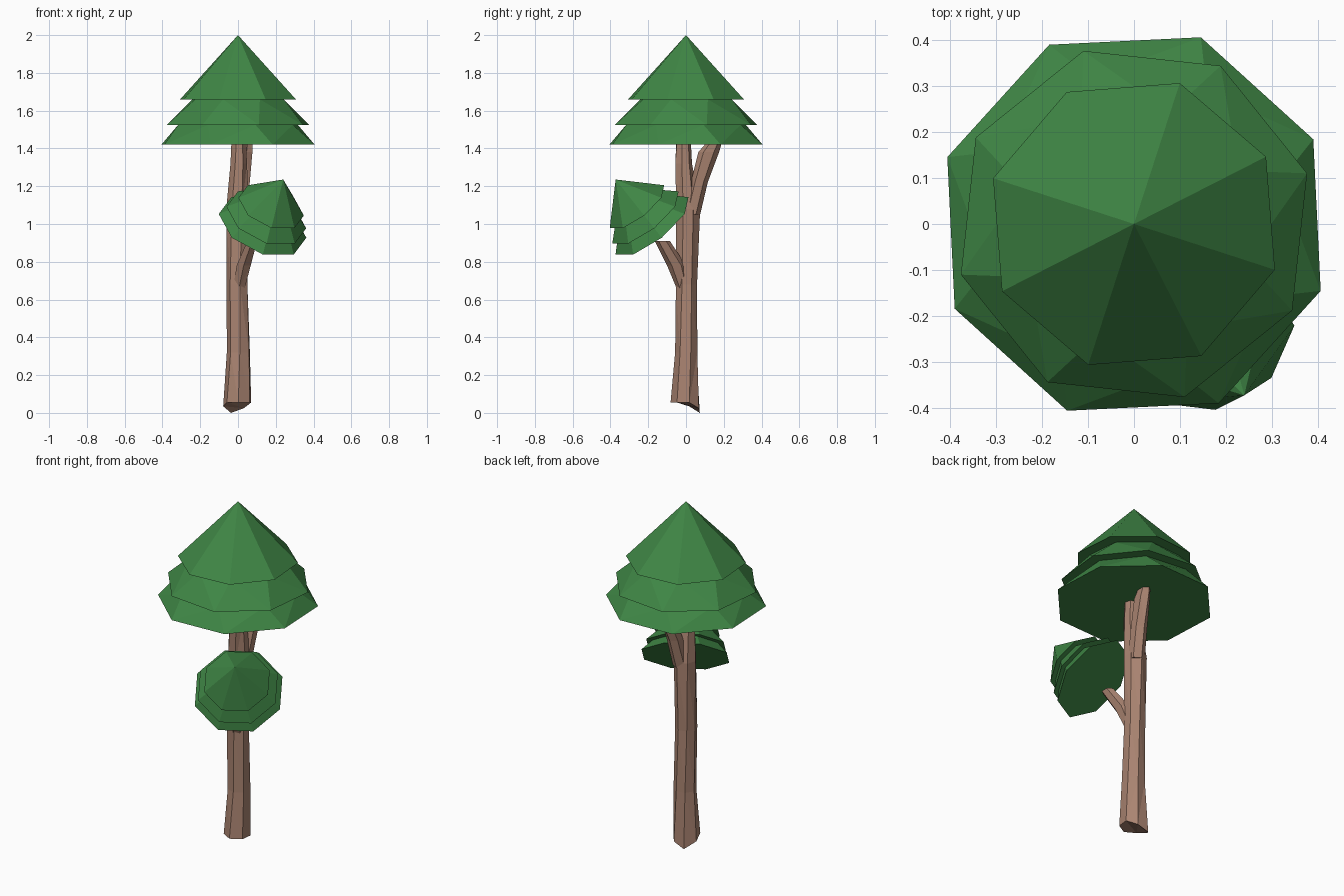
import bpy, bmesh, math, random
from mathutils import Vector, Matrix

if "Cube" in bpy.data.objects:
    bpy.data.objects.remove(bpy.data.objects["Cube"])

random.seed(4)


def material(name, color):
    m = bpy.data.materials.new(name)
    m.diffuse_color = (*color, 1)
    m.use_nodes = True
    m.node_tree.nodes["Principled BSDF"].inputs["Base Color"].default_value = m.diffuse_color
    return m


GREEN = material("leaves", (0.05, 0.24, 0.06))
BROWN = material("bark", (0.40, 0.23, 0.165))


def ring(center, rx, ry, sides, phase=0.0, jitter=0.0):
    c = Vector(center)
    pts = []
    for i in range(sides):
        a = math.radians(phase) + 2 * math.pi * i / sides
        k = 1 + random.uniform(-jitter, jitter)
        pts.append(c + Vector((rx * k * math.cos(a), ry * k * math.sin(a), 0)))
    return pts


def loft(name, rings, mat, apex=None, matrix=None):
    """Skin a stack of rings, bottom to top, with flat triangles."""
    bm = bmesh.new()
    loops = [[bm.verts.new(p) for p in r] for r in rings]
    n = len(loops[0])
    for lo, hi in zip(loops, loops[1:]):
        for i in range(n):
            j = (i + 1) % n
            bm.faces.new((lo[i], lo[j], hi[j], hi[i]))
    bm.faces.new(loops[0][::-1])
    if apex is None:
        bm.faces.new(loops[-1])
    else:
        tip = bm.verts.new(apex)
        for i in range(n):
            bm.faces.new((loops[-1][i], loops[-1][(i + 1) % n], tip))
    bmesh.ops.triangulate(bm, faces=bm.faces[:])
    bmesh.ops.recalc_face_normals(bm, faces=bm.faces[:])
    if matrix is not None:
        bm.transform(matrix)
    me = bpy.data.meshes.new(name)
    bm.to_mesh(me)
    bm.free()
    me.materials.append(mat)
    ob = bpy.data.objects.new(name, me)
    bpy.context.collection.objects.link(ob)
    return ob


# Foliage: three octagonal tiers, origin at the centre of the base
def foliage(name, phases, matrix):
    p1, p2, p3 = phases
    tiers = [(0.431, 0.0, p1), (0.33, 0.105, p2), (0.392, 0.105, p2),
             (0.255, 0.24, p3), (0.322, 0.24, p3)]
    rings = [ring((0, 0, z), r, r, 8, p) for r, z, p in tiers]
    loft(name, rings, GREEN, apex=(0, 0, 0.58), matrix=matrix)


foliage("main_foliage", (25.3, 16.3, 27), Matrix.Translation((0, 0, 1.42)))

# Small foliage: same shape, smaller and tilted outward
axis = Vector((0.33, -0.58, 0.74)).normalized()
tilt = axis.to_track_quat('Z', 'Y').to_matrix().to_4x4()
foliage("side_foliage", (22.5, 22.5, 22.5),
        Matrix.Translation((0.13, -0.18, 0.99)) @ tilt @ Matrix.Scale(0.57, 4))

# Trunk: seven sided, with an uneven foot
profile = [(0.0, 0.0, 0.055, 0.077), (0.002, 0.003, 0.32, 0.062),
           (-0.003, 0.004, 0.68, 0.060), (0.0, 0.006, 1.08, 0.065),
           (0.005, -0.012, 1.32, 0.046), (0.005, -0.015, 1.46, 0.038)]
rings = [ring((x, y, z), r, r, 7, 14 + 6 * i, 0.07)
         for i, (x, y, z, r) in enumerate(profile)]
rings[0][2].z = 0.0
rings[0][1].z = 0.025
rings[0][3].z = 0.035
loft("trunk", rings, BROWN)

# Lower branch stub holding the side foliage
loft("lower_branch", [ring((0.005, -0.015, 0.66), 0.035, 0.035, 6, 30),
                      ring((0.03, -0.05, 0.78), 0.043, 0.05, 6, 30),
                      ring((0.075, -0.125, 0.91), 0.03, 0.04, 6, 30)], BROWN)

# Upper fork running into the main foliage
fork = [ring((0.01, 0.03, 1.05), 0.045, 0.045, 6, 30),
        ring((0.025, 0.07, 1.22), 0.043, 0.045, 6, 30),
        ring((0.045, 0.12, 1.38), 0.036, 0.055, 6, 30),
        ring((0.055, 0.16, 1.45), 0.025, 0.035, 6, 30)]
loft("upper_fork", fork, BROWN)
